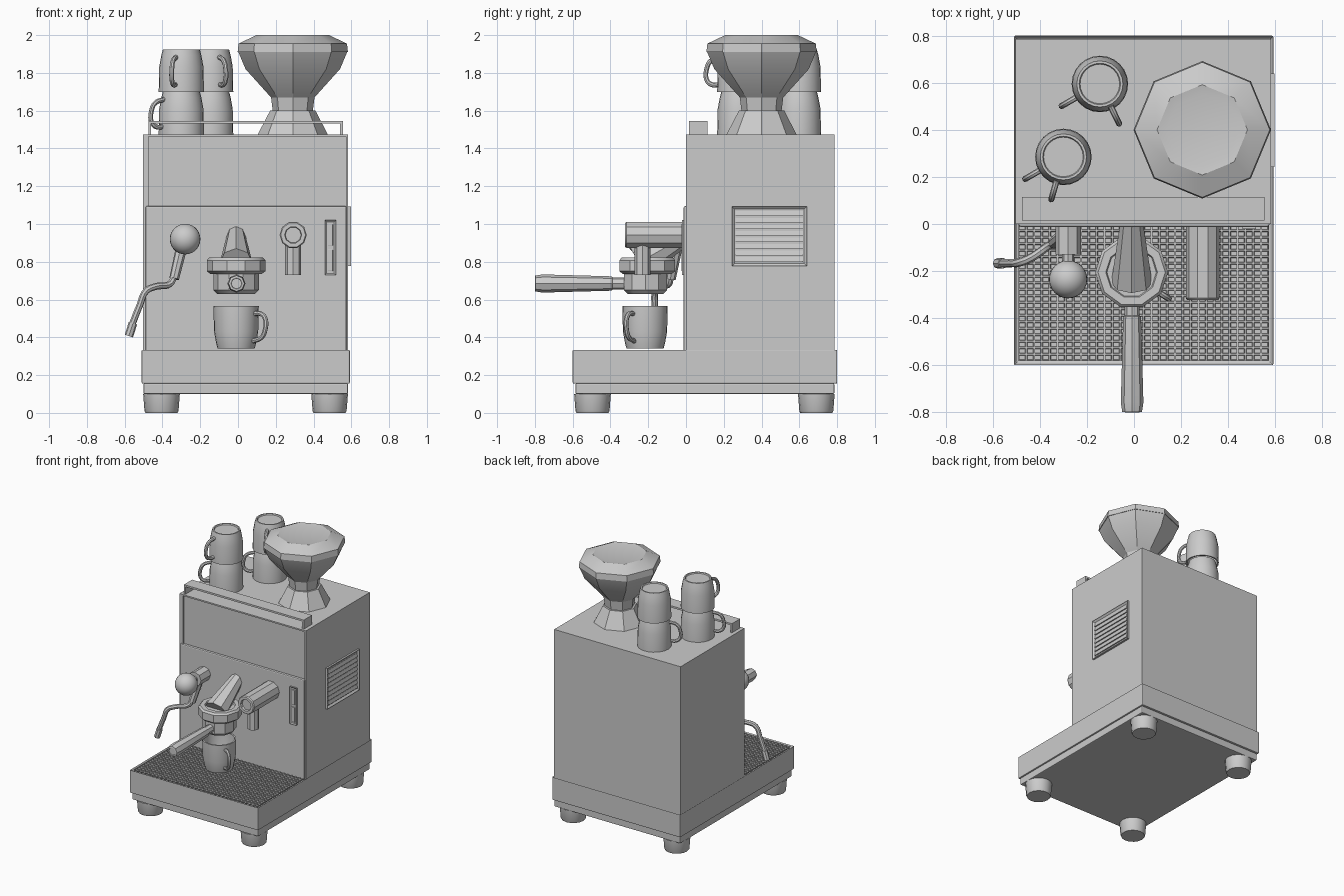
import bpy, bmesh
from math import cos, sin, pi, atan2
from mathutils import Vector, Matrix

if "Cube" in bpy.data.objects:
    bpy.data.objects.remove(bpy.data.objects["Cube"])


def finish(name, bm, smooth=True):
    bmesh.ops.recalc_face_normals(bm, faces=bm.faces)
    me = bpy.data.meshes.new(name)
    bm.to_mesh(me)
    bm.free()
    ob = bpy.data.objects.new(name, me)
    bpy.context.collection.objects.link(ob)
    if smooth:
        bpy.ops.object.select_all(action='DESELECT')
        ob.select_set(True)
        bpy.context.view_layer.objects.active = ob
        bpy.ops.object.shade_smooth_by_angle()
    return ob


def add_box(bm, x0, x1, y0, y1, z0, z1):
    m = Matrix.Translation(((x0 + x1) / 2, (y0 + y1) / 2, (z0 + z1) / 2)) @ \
        Matrix.Diagonal((x1 - x0, y1 - y0, z1 - z0, 1))
    return bmesh.ops.create_cube(bm, size=1, matrix=m)['verts']


def box(name, *b, bevel=0.0, inset=None, axis=None):
    """Box; optionally sink an inset into the face pointing along axis."""
    bm = bmesh.new()
    add_box(bm, *b)
    if inset:
        bm.normal_update()
        f = [f for f in bm.faces if f.normal.dot(Vector(axis)) > 0.9]
        bmesh.ops.inset_region(bm, faces=f, thickness=inset[0])
        bmesh.ops.translate(bm, verts=f[0].verts, vec=Vector(axis) * -inset[1])
    ob = finish(name, bm, False)
    if bevel:
        mod = ob.modifiers.new("bevel", 'BEVEL')
        mod.width, mod.segments = bevel, 2
    return ob


def lathe(name, profile, n, loc=(0, 0, 0), direction=(0, 0, 1), flip=False):
    """Revolve (radius, height) points around an axis through loc."""
    bm = bmesh.new()
    rings = []
    for r, h in profile:
        if r == 0:
            rings.append([bm.verts.new((0, 0, h))])
        else:
            rings.append([bm.verts.new((r * cos(2 * pi * i / n), r * sin(2 * pi * i / n), h)) for i in range(n)])
    for a, b in zip(rings, rings[1:]):
        for i in range(n):
            j = (i + 1) % n
            q = [a[i % len(a)], a[j % len(a)], b[j % len(b)], b[i % len(b)]]
            bm.faces.new(list(dict.fromkeys(q)))
    rot = Vector(direction).to_track_quat('Z', 'Y').to_matrix().to_4x4()
    if flip:
        rot = Matrix.Rotation(pi, 4, 'X')
    bm.transform(Matrix.Translation(loc) @ rot)
    return finish(name, bm)


def tube(name, pts, r, res=2, smooth=True):
    """Round tube along a curve, turned into a mesh."""
    cu = bpy.data.curves.new(name, 'CURVE')
    cu.dimensions = '3D'
    cu.bevel_depth, cu.bevel_resolution, cu.use_fill_caps = r, res, True
    cu.resolution_u = 5
    sp = cu.splines.new('BEZIER')
    sp.bezier_points.add(len(pts) - 1)
    for p, co in zip(sp.bezier_points, pts):
        p.co = co
        p.handle_left_type = p.handle_right_type = 'AUTO'
    ob = bpy.data.objects.new(name, cu)
    bpy.context.collection.objects.link(ob)
    bpy.ops.object.select_all(action='DESELECT')
    ob.select_set(True)
    bpy.context.view_layer.objects.active = ob
    bpy.ops.object.convert(target='MESH')
    bpy.ops.object.shade_smooth_by_angle()
    return ob


def rod(name, p0, p1, r0, r1, n=8):
    d = Vector(p1) - Vector(p0)
    return lathe(name, [(0, 0), (r0, 0), (r1, d.length), (0, d.length)], n, p0, d)


# Feet
for side, x in (("left", -0.405), ("right", 0.485)):
    for end, y in (("front", -0.495), ("back", 0.69)):
        lathe(f"{end}_{side}_foot", [(0, 0), (0.085, 0), (0.09, 0.01), (0.097, 0.1), (0, 0.1)], 16, (x, y, 0))

# Base and drip tray
box("base_plinth", -0.5, 0.582, -0.585, 0.785, 0.1, 0.157, bevel=0.006)
box("drip_tray", -0.51, 0.592, -0.6, 0.8, 0.155, 0.335, bevel=0.006, inset=(0.018, 0.025), axis=(0, 0, 1))
bm = bmesh.new()
bmesh.ops.create_grid(bm, x_segments=32, y_segments=21, size=0.5,
                      matrix=Matrix.Translation((0.041, -0.291, 0.33)) @ Matrix.Diagonal((1.064, 0.58, 1, 1)))
cells = bm.faces[:]
bmesh.ops.inset_individual(bm, faces=cells, thickness=0.005)
bmesh.ops.inset_individual(bm, faces=cells, thickness=0.002, depth=-0.012)
finish("drip_grille", bm, False)

# Body and front panels
box("body", -0.503, 0.583, 0.012, 0.785, 0.31, 1.475)
box("left_front_frame", -0.503, -0.473, 0, 0.012, 0.31, 1.475)
box("right_front_frame", 0.573, 0.583, 0, 0.012, 0.31, 1.475)
box("top_front_frame", -0.473, 0.573, 0, 0.012, 1.464, 1.475)
box("lower_front_panel", -0.49, 0.575, -0.012, 0.012, 0.32, 1.095, bevel=0.008)

# Cup rail on top
box("cup_rail", -0.475, 0.555, 0.015, 0.115, 1.532, 1.546)
for side, x in (("left", -0.475), ("right", 0.541)):
    box(f"{side}_rail_post", x, x + 0.014, 0.015, 0.115, 1.475, 1.535)

# Side vent with slats
box("vent_frame", 0.575, 0.597, 0.243, 0.64, 0.777, 1.093, inset=(0.02, 0.012), axis=(1, 0, 0))
bm = bmesh.new()
for i in range(8):
    z = 0.8 + i * 0.0345
    vs = add_box(bm, 0.583, 0.594, 0.263, 0.62, z, z + 0.026)
    for v in vs:
        if v.co.x > 0.59 and v.co.z > z + 0.01:
            v.co.x -= 0.007
finish("vent_slats", bm, False)

# Bean hopper
lathe("hopper_base", [(0, 1.475), (0.185, 1.475), (0.12, 1.6), (0, 1.6)], 8, (0.29, 0.4, 0))
lathe("bean_hopper", [(0, 1.59), (0.105, 1.59), (0.115, 1.67), (0.25, 1.82), (0.29, 1.915), (0, 1.915)], 8, (0.29, 0.4, 0))
lathe("hopper_lid", [(0, 1.91), (0.292, 1.91), (0.287, 1.955), (0.192, 2.0), (0.155, 1.993), (0, 1.993)], 8, (0.29, 0.4, 0))

# Cups with handles
CUP = [(0, 0.008), (0.084, 0.008), (0.088, 0), (0.098, 0), (0.106, 0.03), (0.117, 0.09), (0.12, 0.225),
       (0.109, 0.225), (0.105, 0.09), (0.09, 0.03), (0, 0.022)]


def cup(name, x, y, z, dx, dy, flip=False):
    s = -1 if flip else 1
    lathe(name, CUP, 24, (x, y, z), flip=flip)
    a = atan2(dy, dx)
    path = [(0.11, 0.185), (0.155, 0.185), (0.182, 0.16), (0.182, 0.1), (0.16, 0.06), (0.105, 0.04)]
    tube(name + "_handle", [(x + r * cos(a), y + r * sin(a), z + s * h) for r, h in path], 0.013)


cup("tray_cup", -0.01, -0.217, 0.34, 0.165, -0.105)
cup("left_lower_cup", -0.3, 0.285, 1.7, -0.165, -0.095, True)
cup("left_upper_cup", -0.3, 0.285, 1.923, -0.05, -0.175, True)
cup("right_lower_cup", -0.145, 0.595, 1.7, -0.165, -0.095, True)
cup("right_upper_cup", -0.145, 0.595, 1.923, 0.085, -0.175, True)

# Brew group and filter handle
lathe("brew_group", [(0, 0.742), (0.135, 0.735), (0.155, 0.75), (0.155, 0.808), (0.143, 0.822), (0.11, 0.822),
                     (0.105, 0.81), (0, 0.81)], 10, (-0.01, -0.205, 0))
lathe("filter_basket", [(0, 0.63), (0.1, 0.63), (0.12, 0.65), (0.12, 0.742), (0, 0.742)], 10, (-0.01, -0.215, 0))
rod("group_arm", (-0.01, -0.25, 0.795), (-0.01, 0.01, 0.945), 0.087, 0.048)
lathe("filter_handle", [(0, 0), (0.032, 0), (0.032, 0.07), (0.038, 0.075), (0.048, 0.44), (0.042, 0.48),
                        (0.03, 0.482), (0.028, 0.476), (0, 0.476)], 8, (-0.008, -0.318, 0.685), (0, -1, 0))

# Hot water outlet
lathe("water_outlet", [(0, 0), (0.072, 0), (0.072, 0.315), (0.066, 0.323), (0.045, 0.323), (0.042, 0.305), (0, 0.305)],
      10, (0.292, 0, 0.942), (0, -1, 0))
rod("water_spout", (0.292, -0.23, 0.73), (0.292, -0.23, 0.93), 0.042, 0.042)

# Steam valve, knob and wand
rod("steam_valve", (-0.28, 0, 0.92), (-0.28, -0.13, 0.92), 0.054, 0.054)
rod("knob_stem", (-0.28, -0.12, 0.92), (-0.28, -0.2, 0.92), 0.025, 0.025)
bm = bmesh.new()
bmesh.ops.create_uvsphere(bm, u_segments=24, v_segments=14, radius=0.081,
                          matrix=Matrix.Translation((-0.28, -0.235, 0.92)))
finish("steam_knob", bm)
rod("wand_grip", (-0.3, -0.05, 0.87), (-0.338, -0.08, 0.71), 0.03, 0.026)
tube("steam_wand", [(-0.335, -0.08, 0.73), (-0.358, -0.09, 0.685), (-0.44, -0.145, 0.668), (-0.487, -0.163, 0.645),
                    (-0.52, -0.166, 0.57), (-0.575, -0.167, 0.43)], 0.018)
rod("wand_tip", (-0.556, -0.167, 0.475), (-0.578, -0.167, 0.407), 0.023, 0.023)

# Power switches
box("switch_plate", 0.46, 0.518, -0.022, 0, 0.73, 1.02, inset=(0.012, 0.006), axis=(0, -1, 0))
for n, z in (("lower", 0.75), ("upper", 0.885)):
    box(f"{n}_switch", 0.476, 0.502, -0.024, -0.01, z, z + 0.115, bevel=0.003)
